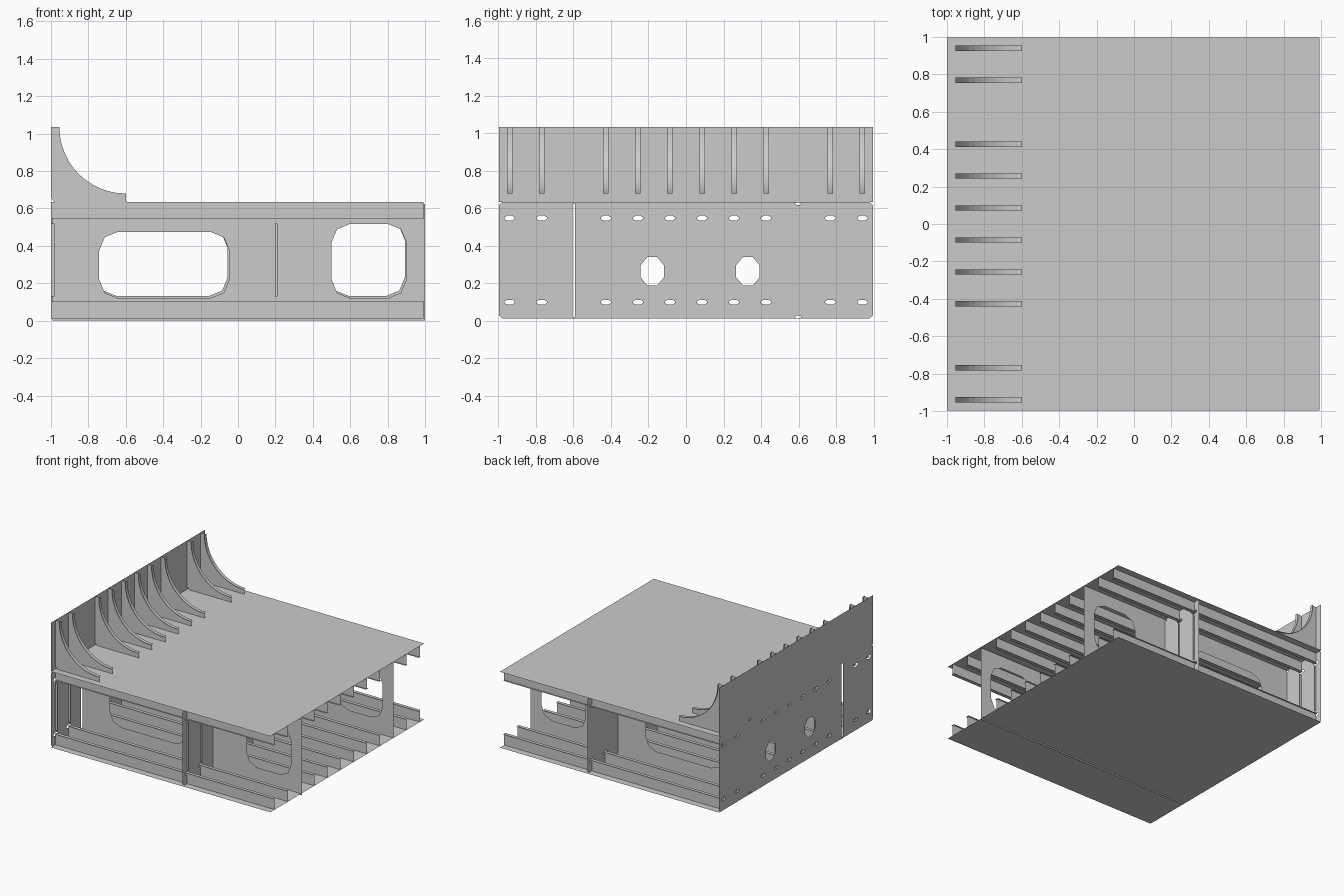
import bpy, bmesh, math
from mathutils import Vector

cube = bpy.data.objects.get("Cube")
if cube:
    bpy.data.objects.remove(cube, do_unlink=True)

steel = bpy.data.materials.new("plain_grey_steel")
steel.use_nodes = True
grey = (0.6, 0.6, 0.6, 1)
steel.diffuse_color = grey
steel.node_tree.nodes["Principled BSDF"].inputs["Base Color"].default_value = grey

# Main dimensions
X0, X1 = -1.0, 0.992
Y = 0.998
BOTTOM, DECK, TOP = 0.012, 0.635, 1.035
FLANGE_LOW, FLANGE_HIGH = 0.105, 0.545
STEP = 0.0855
STIFF_Y = [s * k * STEP for k in (1, 3, 5, 9, 11) for s in (-1, 1)]
GIRDER_Y = 7 * STEP
FLOOR_X = 0.197
HALF_FLANGE = 0.0145


def finish(name, bm):
    mesh = bpy.data.meshes.new(name)
    bm.to_mesh(mesh)
    bm.free()
    mesh.materials.append(steel)
    obj = bpy.data.objects.new(name, mesh)
    bpy.context.collection.objects.link(obj)
    return obj


def sheet(name, loops, place):
    """Thin plate: first loop is the outline, the others are holes."""
    bm = bmesh.new()
    edges = []
    for loop in loops:
        vs = [bm.verts.new(place(u, v)) for u, v in loop]
        edges += [bm.edges.new((vs[i - 1], vs[i])) for i in range(len(vs))]
    normal = (place(1, 0) - place(0, 0)).cross(place(0, 1) - place(0, 0))
    bmesh.ops.triangle_fill(bm, use_beauty=True, edges=edges, normal=normal)
    return finish(name, bm)


def strip(name, path, offset):
    """Ribbon swept from a path along an offset."""
    bm = bmesh.new()
    rows = [(bm.verts.new(p), bm.verts.new(Vector(p) + Vector(offset))) for p in path]
    for a, b in zip(rows, rows[1:]):
        bm.faces.new((a[0], b[0], b[1], a[1]))
    return finish(name, bm)


def rect(u0, u1, v0, v1):
    return [(u0, v0), (u1, v0), (u1, v1), (u0, v1)]


def rounded(u0, u1, v0, v1, r, seg=2):
    pts = []
    corners = [(u1 - r, v1 - r), (u0 + r, v1 - r), (u0 + r, v0 + r), (u1 - r, v0 + r)]
    for q, (cu, cv) in enumerate(corners):
        for i in range(seg + 1):
            a = (q + i / seg) * math.pi / 2
            pts.append((cu + r * math.cos(a), cv + r * math.sin(a)))
    return pts


def oval(cu, cv, ru, rv, n=8):
    turn = math.pi / n
    return [(cu + ru * math.cos(2 * math.pi * i / n + turn) / math.cos(turn),
             cv + rv * math.sin(2 * math.pi * i / n + turn) / math.cos(turn)) for i in range(n)]


def at_x(x):
    return lambda u, v: Vector((x, u, v))


def at_y(y):
    return lambda u, v: Vector((u, y, v))


def at_z(z):
    return lambda u, v: Vector((u, v, z))


# Bottom and deck plating
sheet("bottom_plate", [rect(X0, X1, -Y, Y)], at_z(BOTTOM))
sheet("deck_plate", [rect(X0, X1, -Y, Y)], at_z(DECK))


# Openings shared by the two transverse plates
def transverse_holes():
    holes = [oval(y, z, 0.027, 0.013) for y in STIFF_Y for z in (0.1, FLANGE_HIGH + 0.003)]
    holes += [oval(y, 0.265, 0.063, 0.076) for y in (-0.18, 0.33)]
    holes.append(rect(-GIRDER_Y - 0.007, -GIRDER_Y + 0.007, 0.02, 0.626))
    holes += [oval(GIRDER_Y, z, 0.016, 0.007) for z in (0.022, 0.625)]
    return holes


# Transverse floor with clipped corners
c = 0.018
floor_outline = [(-Y + c, BOTTOM), (Y - c, BOTTOM), (Y, BOTTOM + c), (Y, DECK - c),
                 (Y - c, DECK), (-Y + c, DECK), (-Y, DECK - c), (-Y, BOTTOM + c)]
sheet("transverse_floor", [floor_outline] + transverse_holes(), at_x(FLOOR_X))

# Tall end bulkhead with small edge notches at deck level
end_outline = [(-Y + c, BOTTOM), (Y - c, BOTTOM), (Y, BOTTOM + c), (Y, DECK - c),
               (Y - c, DECK - 0.002), (Y, DECK), (Y, TOP), (-Y, TOP), (-Y, DECK),
               (-Y + c, DECK - 0.002), (-Y, DECK - c), (-Y, BOTTOM + c)]
sheet("end_bulkhead", [end_outline] + transverse_holes(), at_x(X0))

# Longitudinal girders with two lightening holes; one sits slightly offset
for side, y, dx, dz in (("left", GIRDER_Y, 0, 0), ("right", -GIRDER_Y, 0.008, -0.012)):
    sheet("girder_" + side,
          [rect(X0 + dx, X1 + dx, BOTTOM + dz, DECK + dz),
           rounded(-0.75 + dx, -0.055 + dx, 0.132 + dz, 0.487 + dz, 0.1),
           rounded(0.492 + dx, 0.892 + dx, 0.132 + dz, 0.53 + dz, 0.1)], at_y(y))

# Bracket profile: curved knee between end bulkhead and deck
KNEE_X, KNEE_Z = -0.955, 0.68
arc = []
for i in range(13):
    a = math.pi + i / 12 * math.pi / 2
    arc.append((-0.6 + (-0.6 - KNEE_X) * math.cos(a), TOP + (TOP - KNEE_Z) * math.sin(a)))
bracket = [(X0, DECK + 0.02), (X0, TOP)] + arc + [(-0.6, DECK), (X0 + 0.02, DECK)]

for n, y in enumerate(sorted(STIFF_Y), 1):
    low = y - HALF_FLANGE
    across = (0, 2 * HALF_FLANGE, 0)
    # Longitudinal tee stiffeners under the deck and on the bottom
    for level, z0, z1, zf in (("bottom", BOTTOM, FLANGE_LOW, FLANGE_LOW),
                              ("deck", FLANGE_HIGH, DECK, FLANGE_HIGH)):
        sheet(f"{level}_stiffener_web_{n}", [rect(X0, X1, z0, z1)], at_y(y))
        strip(f"{level}_stiffener_flange_{n}", [(X0, low, zf), (X1, low, zf)], across)
    # Upright flat bars on the transverse plates
    for place, x, w in (("floor", FLOOR_X, 0.013), ("bulkhead", X0, 0.018)):
        sheet(f"{place}_upright_{n}", [rect(x, x + w, 0.13, 0.52)], at_y(y))
    # Knee bracket with its curved face flange
    sheet(f"knee_bracket_{n}", [bracket], at_y(y))
    strip(f"knee_flange_{n}", [(x, low, z) for x, z in arc], across)
